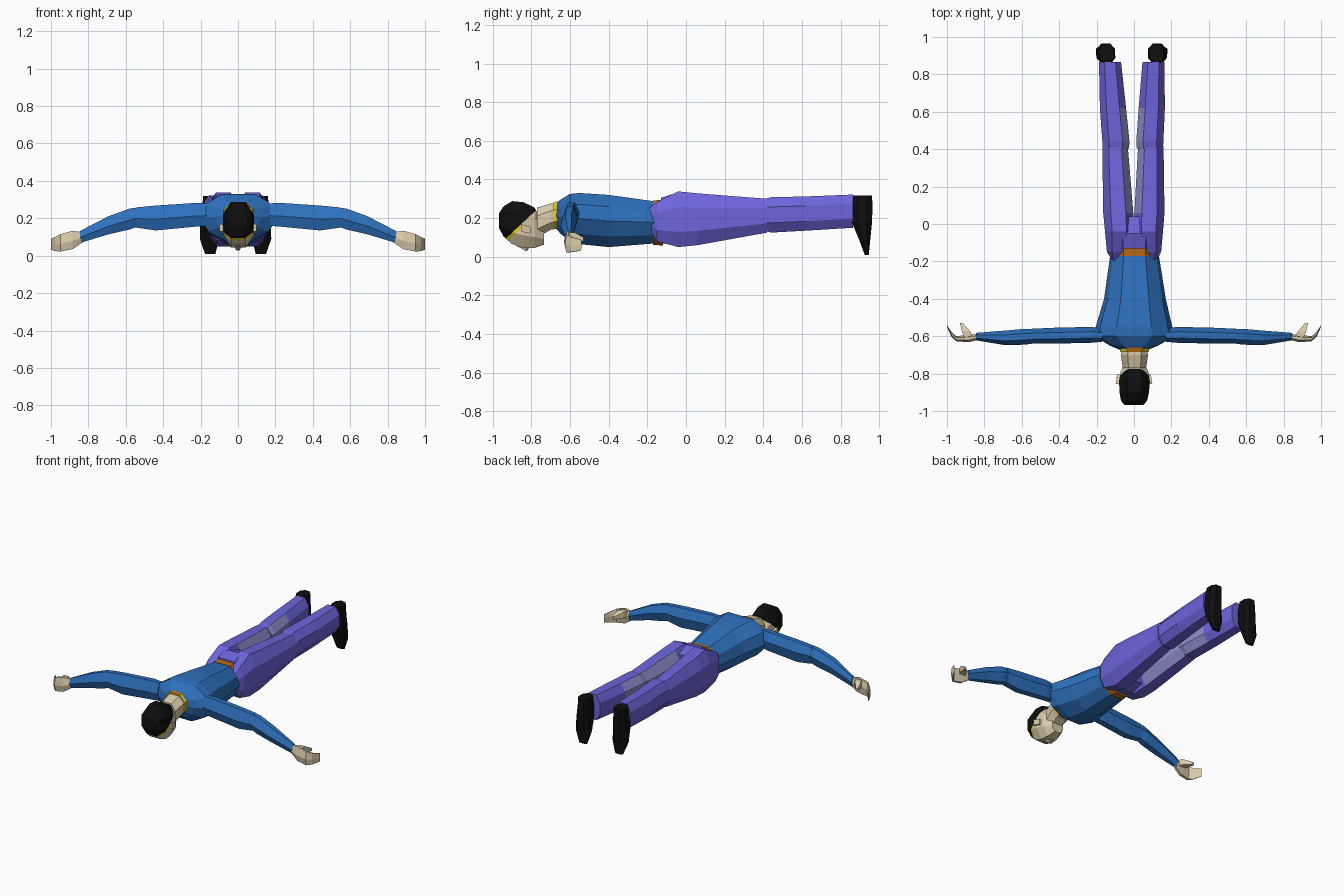
import bpy, bmesh, math
from mathutils import Vector


def material(name, rgb):
    m = bpy.data.materials.new(name)
    m.diffuse_color = [(c / 255 / 12.92 if c < 11 else ((c / 255 + .055) / 1.055) ** 2.4) for c in rgb] + [1]
    return m


BLUE = material("blue shirt", (46, 113, 190))
PURPLE = material("purple trousers", (108, 101, 219))
LAVENDER = material("pale lavender", (142, 142, 204))
SKIN = material("skin", (218, 202, 170))
BLACK = material("black", (14, 14, 14))
ORANGE = material("orange belt", (186, 108, 24))
YELLOW = material("yellow trim", (222, 205, 45))

# cross-sections inside a unit square
OCT = [(.5, 1), (1, .45), (1, -.45), (.5, -1), (-.5, -1), (-1, -.45), (-1, .45), (-.5, 1)]
HEX = [(.4, 1), (1, .1), (.5, -1), (-.5, -1), (-1, -.1), (-.4, 1)]
CHEST = [(.45, 1), (.88, .55), (1, 0), (.75, -.6), (.3, -1),
         (-.3, -1), (-.75, -.6), (-1, 0), (-.88, .55), (-.45, 1)]
BOX = [(1, 1), (1, -1), (-1, -1), (-1, 1)]


def loft(name, axis, rings, section, mats, side=1, warp=None, rule=None, cuts=()):
    """Skin rings (t, a0, a1, b0, b1) along an axis; side=-1 mirrors in x."""
    bm = bmesh.new()
    loops = []
    for t, a0, a1, b0, b1 in rings:
        loop = []
        for u, v in section:
            a, b = (a0 + a1 + u * (a1 - a0)) / 2, (b0 + b1 + v * (b1 - b0)) / 2
            p = Vector({'x': (t, a, b), 'y': (a, t, b), 'z': (a, b, t)}[axis])
            p.x *= side
            loop.append(bm.verts.new(warp(p) if warp else p))
        loops.append(loop)
    n = len(section)
    for l0, l1 in zip(loops, loops[1:]):
        for i in range(n):
            bm.faces.new((l0[i], l0[(i + 1) % n], l1[(i + 1) % n], l1[i]))
    bm.faces.new(loops[0])
    bm.faces.new(loops[-1])
    for co, no in cuts:
        bmesh.ops.bisect_plane(bm, geom=bm.verts[:] + bm.edges[:] + bm.faces[:], plane_co=co, plane_no=no)
    bmesh.ops.recalc_face_normals(bm, faces=bm.faces)
    if rule:
        for f in bm.faces:
            f.material_index = rule(f.calc_center_median(), f.normal)
    me = bpy.data.meshes.new(name)
    bm.to_mesh(me)
    bm.free()
    for m in mats:
        me.materials.append(m)
    ob = bpy.data.objects.new(name, me)
    bpy.context.collection.objects.link(ob)
    return ob


# torso, belt and pelvis
loft("torso", 'y', [(-.675, -.07, .07, .15, .275), (-.65, -.13, .13, .12, .295), (-.60, -.21, .215, .08, .325),
                    (-.55, -.205, .205, .065, .33), (-.40, -.16, .17, .05, .32), (-.15, -.125, .13, .07, .285)],
     CHEST, [BLUE])
loft("belt", 'y', [(-.172, -.13, .135, .062, .291), (-.12, -.13, .135, .058, .295)], CHEST, [ORANGE])
loft("pelvis", 'y', [(-.13, -.125, .13, .07, .305), (-.05, -.14, .14, .06, .33), (.04, -.10, .10, .08, .30)],
     CHEST, [PURPLE])

# neck with collar
loft("neck", 'y', [(-.64, -.06, .065, .15, .275), (-.70, -.07, .075, .14, .275), (-.77, -.06, .065, .10, .255)],
     OCT, [SKIN])
loft("collar", 'y', [(-.655, -.08, .085, .15, .288), (-.685, -.073, .078, .143, .281)], OCT, [YELLOW, ORANGE],
     rule=lambda c, n: 1 if n.z > .8 else 0)

# head: hair above a slanted cut, yellow band along the forehead
hair_no = Vector((0, -.68, .73)).normalized()
hair_co = Vector((0, -.90, .125))
band_co = hair_co - hair_no * .016


def head_rule(c, n):
    if (c - hair_co).dot(hair_no) > 0:
        return 1
    return 2 if (c - band_co).dot(hair_no) > 0 and c.y < -.85 else 0


loft("head", 'y', [(-.968, -.05, .05, .15, .225), (-.945, -.07, .07, .105, .26), (-.90, -.077, .08, .065, .288),
                   (-.84, -.08, .085, .045, .282), (-.785, -.07, .075, .045, .255), (-.735, -.04, .045, .062, .17)],
     OCT, [SKIN, BLACK, YELLOW], rule=head_rule,
     cuts=[(hair_co, hair_no), (band_co, hair_no), ((0, -.85, 0), (0, 1, 0))])
loft("nose", 'y', [(-.875, -.006, .006, .055, .07), (-.825, -.017, .017, .028, .06), (-.812, -.012, .012, .045, .06)],
     HEX, [SKIN])
for s in (1, -1):
    loft("ear", 'y', [(-.855, .075, .098, .13, .17), (-.805, .07, .09, .12, .155)], BOX, [SKIN], s)


def splay(p):
    """The leg at negative x swings slightly further outwards."""
    if p.x < 0:
        p.x -= .028 * max(p.y, 0)
    return p


for s in (1, -1):
    # legs, with pale inner faces
    inner = lambda c, n, s=s: 1 if n.x * s < -.45 and c.y > .03 and c.y < .66 else 0
    loft("thigh", 'y', [(-.195, .085, .115, .15, .25), (-.15, .035, .145, .08, .285), (-.04, 0, .155, .05, .338),
                        (.06, .002, .163, .06, .328), (.42, .022, .158, .125, .30)],
         OCT, [PURPLE, LAVENDER], s, splay, inner)
    loft("lower_leg", 'y', [(.405, .015, .155, .135, .30), (.44, .012, .157, .125, .308), (.62, .025, .165, .135, .312),
                            (.865, .045, .163, .15, .322)], OCT, [PURPLE, LAVENDER], s, splay, inner)
    # shoe, toes pointing down
    loft("shoe", 'z', [(.01, .095, .15, .925, .946), (.09, .075, .178, .895, .954), (.18, .075, .175, .858, .963),
                       (.26, .078, .165, .855, .965), (.318, .082, .16, .865, .963)], OCT, [BLACK], s, splay)
    # arms
    loft("upper_arm", 'x', [(.17, -.63, -.56, .16, .28), (.23, -.635, -.55, .155, .282), (.44, -.64, -.555, .135, .268),
                            (.545, -.64, -.56, .15, .258)], HEX, [BLUE], s)
    loft("forearm", 'x', [(.51, -.635, -.565, .165, .262), (.58, -.645, -.56, .14, .252), (.69, -.648, -.57, .115, .212),
                          (.845, -.622, -.582, .068, .132)], HEX, [BLUE], s)
    # curved hand and thumb
    loft("hand", 'x', [(.825, -.617, -.587, .075, .125), (.885, -.632, -.593, .035, .133), (.95, -.627, -.60, .022, .115),
                       (.978, -.60, -.575, .025, .10), (1.0, -.55, -.54, .032, .09)], HEX, [SKIN], s)
    loft("thumb", 'y', [(-.61, .86, .905, .08, .125), (-.575, .875, .92, .085, .125), (-.53, .915, .93, .08, .10)],
         BOX, [SKIN], s)
